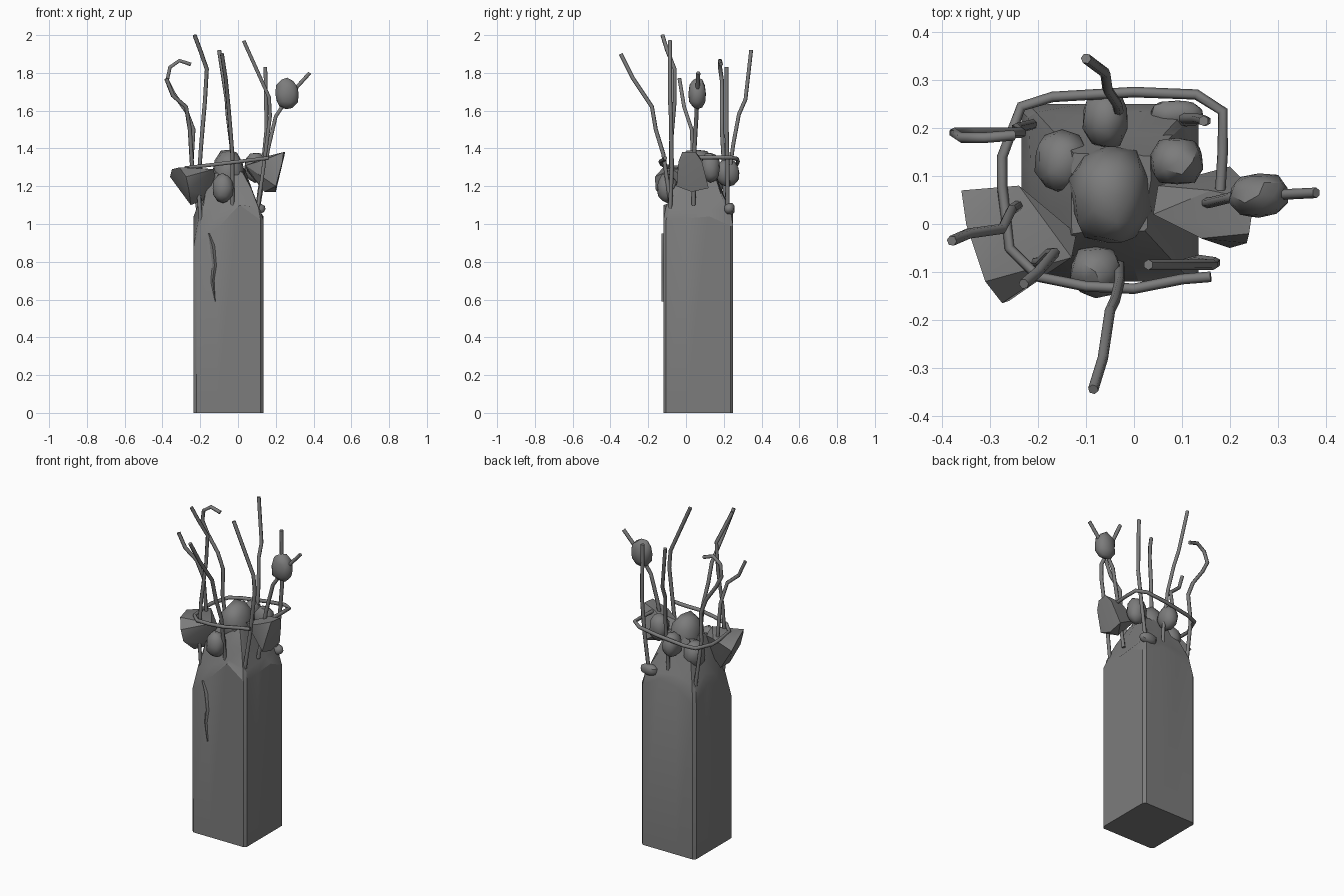
import bpy, bmesh, math, random
from mathutils import Vector

random.seed(4)
if "Cube" in bpy.data.objects:
    bpy.data.objects.remove(bpy.data.objects["Cube"], do_unlink=True)

concrete = bpy.data.materials.new("concrete grey")
concrete.use_nodes = True
GREY = (0.2, 0.2, 0.2, 1)
concrete.diffuse_color = GREY
concrete.node_tree.nodes["Principled BSDF"].inputs["Base Color"].default_value = GREY


def finish(name, bm, angle=35):
    """Turn a bmesh into a shaded, coloured object."""
    bmesh.ops.recalc_face_normals(bm, faces=bm.faces)
    mesh = bpy.data.meshes.new(name)
    bm.to_mesh(mesh)
    bm.free()
    mesh.materials.append(concrete)
    ob = bpy.data.objects.new(name, mesh)
    bpy.context.collection.objects.link(ob)
    bpy.ops.object.select_all(action='DESELECT')
    bpy.context.view_layer.objects.active = ob
    ob.select_set(True)
    bpy.ops.object.shade_smooth_by_angle(angle=math.radians(angle))
    return ob


def lump(name, centre, size, jitter=0.12):
    bm = bmesh.new()
    bmesh.ops.create_icosphere(bm, subdivisions=2, radius=1)
    for v in bm.verts:
        # squash the ball towards a blocky stone
        m = max(abs(c) for c in v.co)
        v.co *= (1 / m) ** 0.3 * random.uniform(1 - jitter, 1)
        v.co = Vector(centre) + Vector(c * s for c, s in zip(v.co, size))
    finish(name, bm, 40)


def chunk(name, points):
    bm = bmesh.new()
    for p in points:
        bm.verts.new(p)
    res = bmesh.ops.convex_hull(bm, input=bm.verts)
    bmesh.ops.delete(bm, geom=[v for v in res["geom_interior"]
                               if isinstance(v, bmesh.types.BMVert)], context='VERTS')
    finish(name, bm, 30)


def rod(name, points, radius=0.011):
    curve = bpy.data.curves.new(name, 'CURVE')
    curve.dimensions = '3D'
    curve.bevel_depth = radius
    curve.bevel_resolution = 1
    curve.use_fill_caps = True
    spline = curve.splines.new('POLY')
    spline.points.add(len(points) - 1)
    for sp, p in zip(spline.points, points):
        sp.co = (*p, 1)
    curve.materials.append(concrete)
    ob = bpy.data.objects.new(name, curve)
    bpy.context.collection.objects.link(ob)


# Square column with chamfered edges and a broken, tapering top
CX, CY, HALF, CHAMFER = -0.05, 0.065, 0.185, 0.015
break_heights = [(0.88, 0.98, 1.1, 1.02),    # front
                 (1.02, 1.03, 1.04, 0.99),   # left
                 (0.99, 1.05, 1.03, 0.95),   # back
                 (0.95, 1.04, 0.97, 0.88)]   # right
outline = []
for side, heights in enumerate(break_heights):
    a = side * math.pi / 2
    for t, z in zip((-1, -0.35, 0.35, 1), heights):
        u, w = t * (HALF - CHAMFER), -HALF
        outline.append((u * math.cos(a) - w * math.sin(a),
                        u * math.sin(a) + w * math.cos(a), z))
bm = bmesh.new()
rings = [[bm.verts.new((CX + x, CY + y, 0)) for x, y, z in outline],
         [bm.verts.new((CX + x, CY + y, z)) for x, y, z in outline]]
for scale, level, blend in ((0.9, 1.12, 0.6), (0.7, 1.2, 0.85), (0.45, 1.28, 1)):
    ring = []
    for x, y, z in outline:
        k = scale * random.uniform(0.92, 1.04)
        h = z + (level - z) * blend + random.uniform(-0.015, 0.015)
        ring.append(bm.verts.new((CX + x * k, CY + y * k, h)))
    rings.append(ring)
n = len(outline)
for low, high in zip(rings, rings[1:]):
    for i in range(n):
        j = (i + 1) % n
        bm.faces.new((low[i], low[j], high[j], high[i]))
bm.faces.new(rings[0])
bm.faces.new(rings[-1])
finish("column", bm, 25)

# Broken concrete lumps around the top
lump("main_lump", (-0.05, 0.06, 1.27), (0.09, 0.11, 0.135))
lump("front_lump", (-0.08, -0.1, 1.19), (0.058, 0.055, 0.08))
lump("back_lump", (-0.06, 0.22, 1.27), (0.05, 0.068, 0.075))
lump("left_back_lump", (0.09, 0.13, 1.3), (0.06, 0.052, 0.085))
lump("right_shoulder_lump", (-0.15, 0.13, 1.2), (0.06, 0.068, 0.085))
lump("low_back_lump", (0.09, 0.23, 1.08), (0.06, 0.03, 0.035))
lump("rod_lump", (0.26, 0.06, 1.69), (0.066, 0.05, 0.085))

# Two large angular chunks
chunk("right_chunk", [(-0.36, 0.07, 1.25), (-0.35, 0.0, 1.29), (-0.31, -0.12, 1.3),
                      (-0.275, -0.165, 1.25), (-0.26, -0.16, 1.18), (-0.13, -0.07, 1.29),
                      (-0.12, -0.02, 1.25), (-0.24, 0.08, 1.3), (-0.25, -0.07, 1.1),
                      (-0.25, 0.02, 1.1), (-0.15, -0.03, 1.14)])
chunk("left_chunk", [(0.24, -0.02, 1.38), (0.25, 0.05, 1.38), (0.235, -0.04, 1.33),
                     (0.235, 0.085, 1.33), (0.2, -0.05, 1.2), (0.2, 0.12, 1.19),
                     (0.14, -0.03, 1.34), (0.16, 0.07, 1.36), (0.04, 0.02, 1.31),
                     (0.05, 0.08, 1.28), (0.14, 0.03, 1.17), (0.2, 0.03, 1.17)])

# Bent reinforcing rods
rod("right_front_rod", [(-0.38, -0.035, 1.77), (-0.345, -0.02, 1.68), (-0.275, -0.01, 1.62),
                        (-0.255, 0.03, 1.5), (-0.24, 0.04, 1.25)])
rod("hooked_rod", [(-0.25, 0.185, 1.845), (-0.31, 0.18, 1.865), (-0.36, 0.18, 1.83),
                   (-0.375, 0.19, 1.76), (-0.34, 0.19, 1.69), (-0.27, 0.19, 1.59),
                   (-0.235, 0.19, 1.5), (-0.245, 0.2, 1.33), (-0.2, 0.21, 0.98)])
rod("tall_rod", [(-0.23, -0.125, 2.0), (-0.2, -0.1, 1.92), (-0.165, -0.06, 1.82),
                 (-0.175, -0.06, 1.65), (-0.195, -0.08, 1.42), (-0.21, -0.08, 1.2),
                 (-0.19, -0.08, 0.92)])
rod("front_rod", [(-0.085, -0.345, 1.9), (-0.065, -0.28, 1.77), (-0.05, -0.18, 1.62),
                  (-0.04, -0.16, 1.5), (-0.03, -0.12, 1.37), (-0.03, -0.08, 1.1)])
rod("back_rod", [(-0.1, 0.345, 1.92), (-0.06, 0.315, 1.66), (-0.055, 0.28, 1.58),
                 (-0.035, 0.25, 1.42), (-0.03, 0.22, 1.2), (-0.03, 0.21, 1.04)])
rod("left_front_rod", [(0.03, -0.085, 1.97), (0.165, -0.085, 1.67), (0.17, -0.08, 1.57),
                       (0.135, -0.075, 1.3), (0.1, -0.085, 1.05)])
rod("left_back_rod", [(0.145, 0.215, 1.83), (0.15, 0.215, 1.5), (0.13, 0.22, 1.3),
                      (0.095, 0.22, 1.04)])
rod("lump_rod", [(0.38, 0.065, 1.8), (0.28, 0.06, 1.69), (0.2, 0.055, 1.57),
                 (0.16, 0.045, 1.4), (0.11, 0.04, 1.1)])

# Loose tie loop around the rods, tilted towards one side
loop = [(0.16, -0.11), (0.1, -0.115), (0, -0.135), (-0.1, -0.13), (-0.2, -0.11),
        (-0.26, -0.05), (-0.275, 0.08), (-0.275, 0.14), (-0.235, 0.245), (-0.17, 0.265),
        (0, 0.275), (0.13, 0.27), (0.185, 0.235), (0.185, 0.15), (0.18, 0.07)]
rod("tie_loop", [(x, y, 1.33 + 0.12 * x) for x, y in loop])

# Thin raised sliver running down the front face
bm = bmesh.new()
rows = []
for x, z, w in ((-0.155, 0.95, 0.006), (-0.135, 0.88, 0.016), (-0.125, 0.78, 0.014),
                (-0.135, 0.7, 0.011), (-0.12, 0.59, 0.002)):
    rows.append([bm.verts.new(p) for p in
                 ((x - w, -0.118, z), (x, -0.129, z), (x + w, -0.118, z))])
for a, b in zip(rows, rows[1:]):
    for i in range(3):
        j = (i + 1) % 3
        bm.faces.new((a[i], a[j], b[j], b[i]))
bm.faces.new(rows[0])
bm.faces.new(rows[-1])
finish("crack_sliver", bm, 30)
